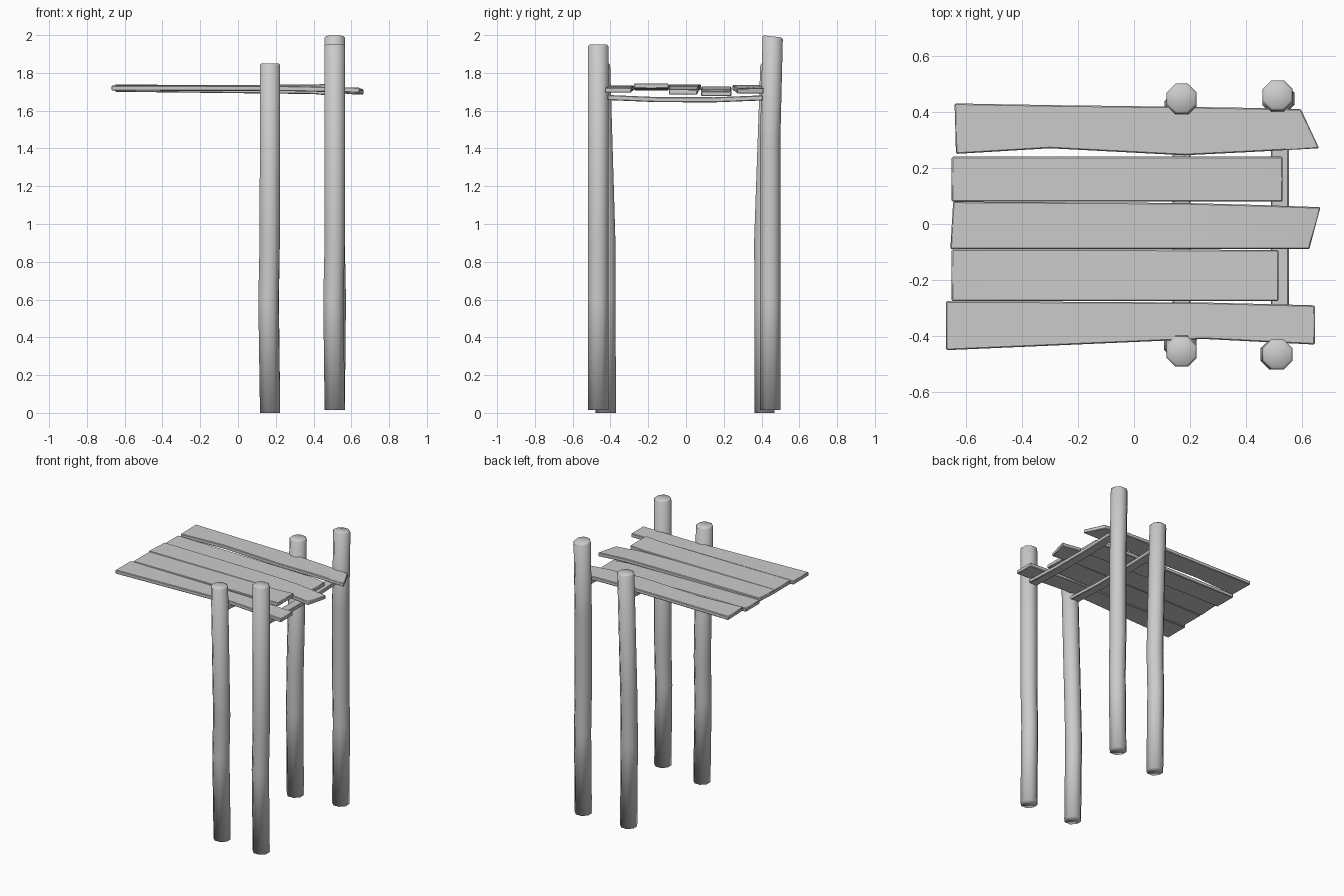
import bpy, bmesh, math

if "Cube" in bpy.data.objects:
    bpy.data.objects.remove(bpy.data.objects["Cube"])


def finish(name, bm, smooth, bevel=0):
    bmesh.ops.recalc_face_normals(bm, faces=bm.faces)
    me = bpy.data.meshes.new(name)
    bm.to_mesh(me)
    bm.free()
    ob = bpy.data.objects.new(name, me)
    bpy.context.collection.objects.link(ob)
    for p in me.polygons:
        p.use_smooth = smooth
    if bevel:
        m = ob.modifiers.new("worn_edges", 'BEVEL')
        m.width = bevel
        m.segments = 1
        m.limit_method = 'ANGLE'
        bpy.context.view_layer.objects.active = ob
        ob.select_set(True)
        bpy.ops.object.shade_smooth_by_angle(angle=math.radians(50))
        ob.select_set(False)
    return ob


def loft(rings):
    """Bridge equal vertex rings and cap both ends."""
    bm = bmesh.new()
    loops = [[bm.verts.new(c) for c in r] for r in rings]
    n = len(loops[0])
    for a, b in zip(loops, loops[1:]):
        for i in range(n):
            j = (i + 1) % n
            bm.faces.new((a[i], a[j], b[j], b[i]))
    bm.faces.new(loops[0])
    bm.faces.new(loops[-1])
    return bm


def post(name, path, r=0.058, tilt=0.0):
    """Eight-sided log following (x, y, z) centres, with a chamfered top."""
    x, y, z = path[-1]
    stations = [(p, r) for p in path[:-1]]
    stations += [((x, y, z - 0.008), r), ((x, y, z), r * 0.86)]
    rings = []
    for k, ((cx, cy, cz), rad) in enumerate(stations):
        slope = tilt if k >= len(stations) - 2 else 0
        ring = []
        for i in range(8):
            a = math.tau * (i + 0.5) / 8
            dy = rad * math.sin(a)
            ring.append((cx + rad * math.cos(a), cy + dy, cz - slope * dy))
        rings.append(ring)
    finish(name, loft(rings), True)


def plank(name, stations, t=0.027):
    """Board along x; stations are (x at low y, x at high y, low y, high y, top z)."""
    rings = [[(xa, ya, z - t), (xb, yb, z - t), (xb, yb, z), (xa, ya, z)]
             for xa, xb, ya, yb, z in stations]
    finish(name, loft(rings), True, 0.004)


# four leaning log posts
post("front_inner_post", [(0.17, -0.425, 0), (0.161, -0.426, 0.6),
                          (0.168, -0.427, 0.9), (0.17, -0.455, 1.85)])
post("front_outer_post", [(0.512, -0.465, 0.015), (0.505, -0.465, 0.6),
                          (0.512, -0.465, 0.9), (0.512, -0.465, 1.95)])
post("back_inner_post", [(0.17, 0.415, 0), (0.163, 0.417, 0.6),
                         (0.168, 0.414, 0.9), (0.17, 0.447, 1.85)])
post("back_outer_post", [(0.512, 0.446, 0.015), (0.518, 0.446, 0.6),
                         (0.512, 0.446, 0.9), (0.512, 0.446, 1.45),
                         (0.512, 0.459, 1.993)], tilt=0.12)

# two sagging cross beams under the boards
for name, x in (("inner_crossbeam", 0.17), ("outer_crossbeam", 0.52)):
    rings = [[(x - 0.032, y, z - 0.027), (x + 0.032, y, z - 0.027),
              (x + 0.032, y, z), (x - 0.032, y, z)]
             for y, z in ((-0.415, 1.683), (-0.15, 1.672), (0.15, 1.671), (0.405, 1.681))]
    finish(name, loft(rings), True, 0.004)

# five uneven deck boards, front to back
plank("deck_board_1", [(-0.67, -0.67, -0.45, -0.275, 1.733), (0.25, 0.25, -0.41, -0.28, 1.731),
                       (0.645, 0.645, -0.43, -0.29, 1.722)])
plank("deck_board_2", [(-0.65, -0.65, -0.275, -0.09, 1.735), (0.40, 0.40, -0.275, -0.092, 1.738),
                       (0.515, 0.515, -0.275, -0.093, 1.745)])
plank("deck_board_3", [(-0.655, -0.645, -0.09, 0.08, 1.738), (0.18, 0.18, -0.09, 0.075, 1.735),
                       (0.42, 0.44, -0.09, 0.068, 1.73), (0.625, 0.665, -0.09, 0.06, 1.712)])
plank("deck_board_4", [(-0.65, -0.65, 0.08, 0.24, 1.727), (0.40, 0.40, 0.08, 0.24, 1.715),
                       (0.53, 0.53, 0.08, 0.24, 1.703)])
plank("deck_board_5", [(-0.635, -0.64, 0.25, 0.43, 1.737), (-0.30, -0.30, 0.27, 0.424, 1.736),
                       (0.18, 0.18, 0.245, 0.418, 1.735), (0.42, 0.42, 0.257, 0.414, 1.729),
                       (0.66, 0.595, 0.27, 0.41, 1.717)])
